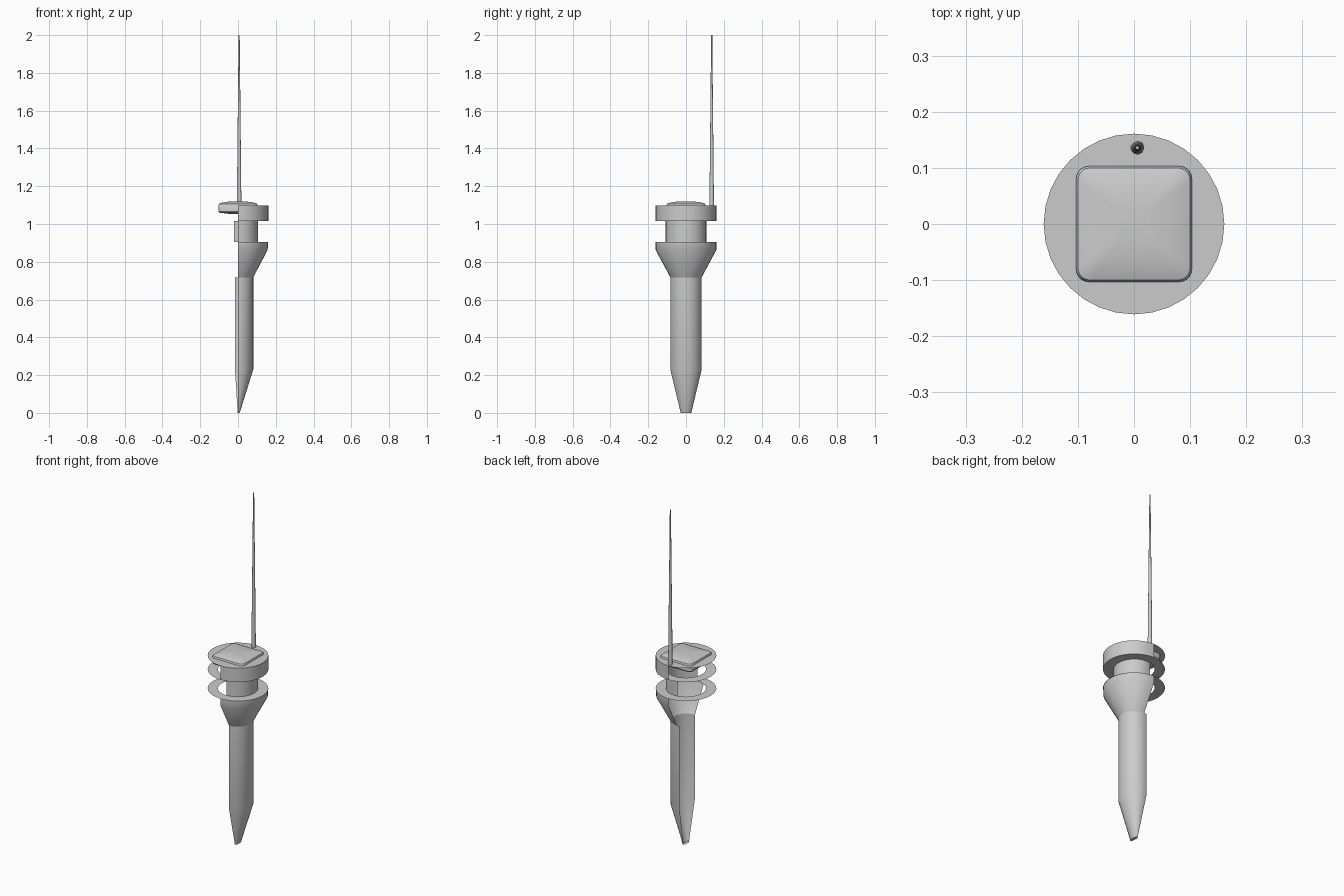
import bpy, bmesh
from math import pi, sin, cos

if "Cube" in bpy.data.objects:
    bpy.data.objects.remove(bpy.data.objects["Cube"])

SIDES = 32


def finish(name, bm, angle=0.6):
    mesh = bpy.data.meshes.new(name)
    bm.to_mesh(mesh)
    bm.free()
    obj = bpy.data.objects.new(name, mesh)
    bpy.context.collection.objects.link(obj)
    bpy.ops.object.select_all(action='DESELECT')
    bpy.context.view_layer.objects.active = obj
    obj.select_set(True)
    bpy.ops.object.shade_smooth_by_angle(angle=angle)
    return obj


def shell(name, profile, segments=SIDES, center=(0, 0), caps=False):
    """Sweep (rx, ry, z) rows around z from -y through +x."""
    bm = bmesh.new()
    closed = segments == SIDES
    count = segments if closed else segments + 1
    rows = []
    for rx, ry, z in profile:
        row = []
        for i in range(count):
            a = -pi / 2 + 2 * pi * i / SIDES
            row.append(bm.verts.new((center[0] + rx * cos(a), center[1] + ry * sin(a), z)))
        rows.append(row)
    for lo, hi in zip(rows, rows[1:]):
        for i in range(segments):
            j = (i + 1) % count
            bm.faces.new((lo[i], lo[j], hi[j], hi[i]))
    if caps:
        bm.faces.new(rows[0][::-1])
        bm.faces.new(rows[-1])
    return finish(name, bm)


def disc(name, rx, ry, z, up=True):
    bm = bmesh.new()
    ring = [bm.verts.new((rx * cos(2 * pi * i / SIDES), ry * sin(2 * pi * i / SIDES), z))
            for i in range(SIDES)]
    bm.faces.new(ring if up else ring[::-1])
    return finish(name, bm)


# Open half shells; stake and neck run one segment past halfway
HALF = SIDES // 2
shell("stake", [(.009, .028, 0), (.081, .083, .23), (.081, .083, .718)], HALF + 1)
shell("flared_collar", [(.081, .083, .718), (.157, .161, .863), (.16, .161, .905)], HALF)
shell("neck", [(.106, .108, .905), (.106, .108, 1.016)], HALF + 1)
shell("cap_side", [(.161, .161, 1.016), (.161, .161, 1.097)], HALF)

# Full flat rings and discs
shell("collar_ring", [(.161, .161, .905), (.106, .108, .905)])
shell("cap_under_ring", [(.106, .108, 1.016), (.161, .161, 1.016)])
disc("cap_top", .161, .161, 1.097)
disc("stake_tip", .009, .028, 0, up=False)

# Domed rounded-square pad
bm = bmesh.new()
rows = []
half, corner = .103, .022
for scale, z in [(.5, 1.054), (.96, 1.06), (1, 1.066), (1, 1.101),
                 (.97, 1.107), (.85, 1.112), (.6, 1.117), (.3, 1.12)]:
    row = []
    for q in range(4):
        mid = pi / 4 + q * pi / 2
        cx = (half - corner) * (1 if cos(mid) > 0 else -1)
        cy = (half - corner) * (1 if sin(mid) > 0 else -1)
        for k in range(6):
            a = q * pi / 2 + k * pi / 10
            row.append(bm.verts.new((scale * (cx + corner * cos(a)),
                                     scale * (cy + corner * sin(a)), z)))
    rows.append(row)
for lo, hi in zip(rows, rows[1:]):
    for i in range(len(lo)):
        j = (i + 1) % len(lo)
        bm.faces.new((lo[i], lo[j], hi[j], hi[i]))
bm.faces.new(rows[0][::-1])
bm.faces.new(rows[-1])
finish("pad", bm)

# Thin tapered rod
shell("rod", [(.012, .012, 1.097), (.009, .009, 1.4), (.006, .006, 1.7), (.003, .003, 2)],
      SIDES, (.006, .136), caps=True)
